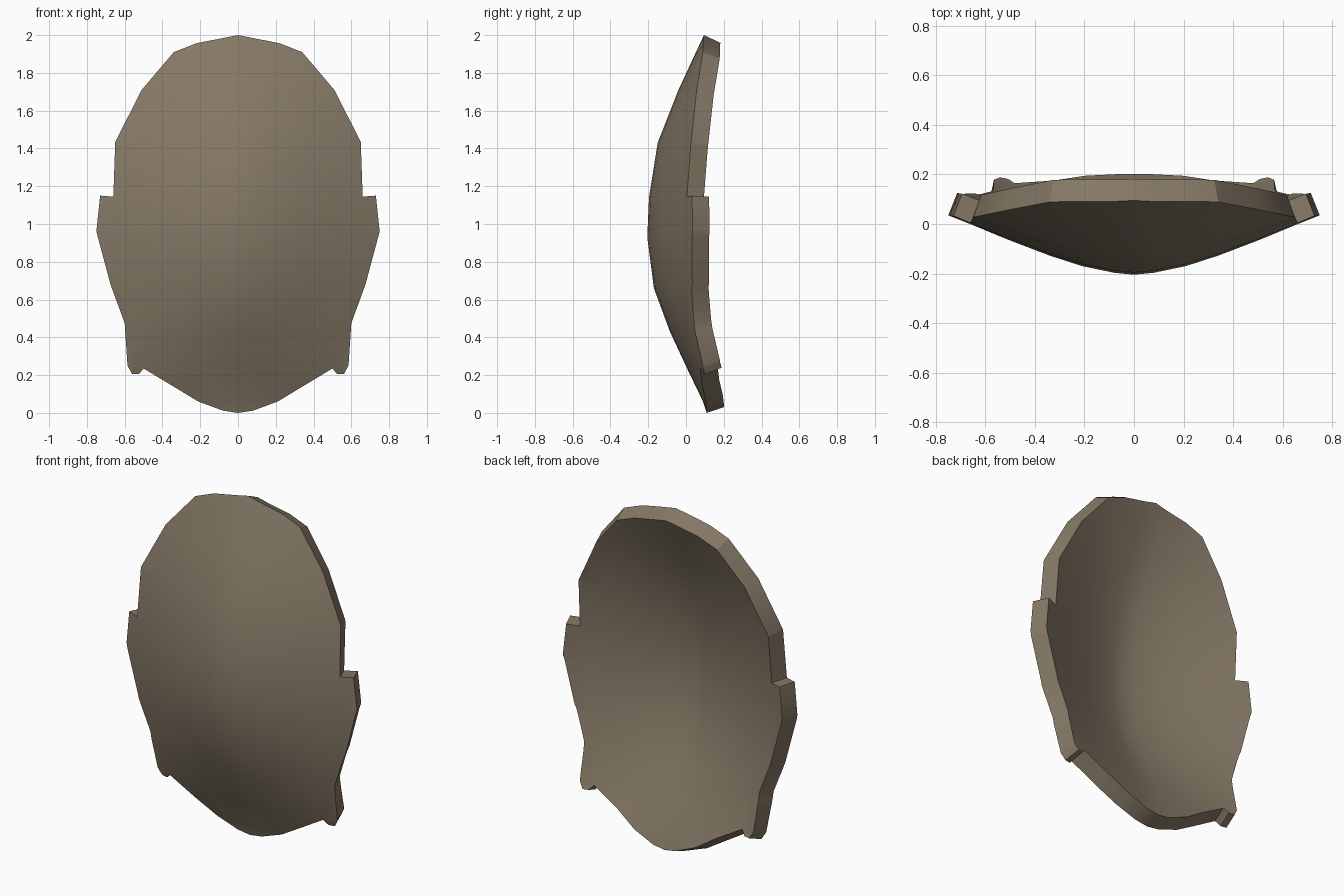
import bpy, bmesh
from mathutils import Vector

if "Cube" in bpy.data.objects:
    bpy.data.objects.remove(bpy.data.objects["Cube"])

THICK = 0.097
# Right half of the outline (x, z), bottom to top
HALF = [(0, 0), (0.08, 0.012), (0.21, 0.06), (0.50, 0.235), (0.525, 0.205), (0.56, 0.205),
        (0.585, 0.25), (0.60, 0.475), (0.675, 0.68), (0.75, 0.96), (0.73, 1.15), (0.66, 1.145),
        (0.65, 1.435), (0.51, 1.71), (0.34, 1.91), (0.22, 1.957), (0, 2.0)]
# Centre line depth by height, sideways sweep by x, sweep strength by height
CENTRE = [(0, 0.11), (0.06, 0.09), (0.235, 0.006), (0.43, -0.085), (0.66, -0.17), (0.93, -0.205),
          (1.14, -0.196), (1.43, -0.15), (1.71, -0.04), (1.91, 0.053), (2.0, 0.095)]
SWEEP = [(0, 0), (0.08, 0.008), (0.21, 0.035), (0.34, 0.077), (0.51, 0.142), (0.65, 0.2), (0.75, 0.24)]
STRENGTH = [(0, 0.4), (0.235, 0.5), (0.47, 0.8), (0.68, 0.98), (0.93, 1), (1.15, 0.98),
            (1.43, 0.88), (1.71, 0.68), (1.91, 0.47), (2, 0.4)]


def lerp(table, v):
    for i in range(len(table) - 1):
        (a, fa), (b, fb) = table[i], table[i + 1]
        if v <= b or i == len(table) - 2:
            return fa + (fb - fa) * (v - a) / (b - a)


def depth(x, z):
    return lerp(CENTRE, z) + lerp(SWEEP, abs(x)) * lerp(STRENGTH, z)


def inward(x, z, h=0.05):
    dx = (depth(x + h, z) - depth(x - h, z)) / (2 * h)
    dz = (depth(x, z + h) - depth(x, z - h)) / (2 * h)
    return Vector((-dx, 1, -dz)).normalized()


# Flat outline, cut into a grid
bm = bmesh.new()
outline = HALF + [(-x, z) for x, z in HALF[-2:0:-1]]
bm.faces.new([bm.verts.new((x, 0, z)) for x, z in outline])
cuts = [((s * x, 0, 0), (1, 0, 0)) for x, _ in SWEEP[:-1] for s in ((1, -1) if x else (1,))]
cuts += [((0, 0, z), (0, 0, 1)) for z, _ in CENTRE[1:-1]]
for co, no in cuts:
    bmesh.ops.bisect_plane(bm, geom=bm.verts[:] + bm.edges[:] + bm.faces[:],
                           dist=1e-4, plane_co=co, plane_no=no)

# Back surface is the front pushed inward; walls join them at the rim
front = bm.verts[:]
faces = bm.faces[:]
rim = [(l.vert, l.link_loop_next.vert) for f in faces for l in f.loops if l.edge.is_boundary]
back = {v: bm.verts.new(v.co) for v in front}
for f in faces:
    bm.faces.new([back[v] for v in reversed(f.verts)])
for a, b in rim:
    bm.faces.new([b, a, back[a], back[b]])
for v in front:
    x, z = v.co.x, v.co.z
    v.co.y = depth(x, z)
    back[v].co = v.co + inward(x, z) * THICK
bmesh.ops.recalc_face_normals(bm, faces=bm.faces[:])

mesh = bpy.data.meshes.new("curved_plate")
bm.to_mesh(mesh)
bm.free()
plate = bpy.data.objects.new("curved_plate", mesh)
bpy.context.collection.objects.link(plate)
mat = bpy.data.materials.new("olive brown")
mat.diffuse_color = (0.235, 0.19, 0.133, 1)
mat.use_nodes = True
mat.node_tree.nodes["Principled BSDF"].inputs["Base Color"].default_value = mat.diffuse_color
mesh.materials.append(mat)

# Smooth surface, sharp rim
bpy.context.view_layer.objects.active = plate
plate.select_set(True)
bpy.ops.object.shade_smooth_by_angle(angle=0.5)
